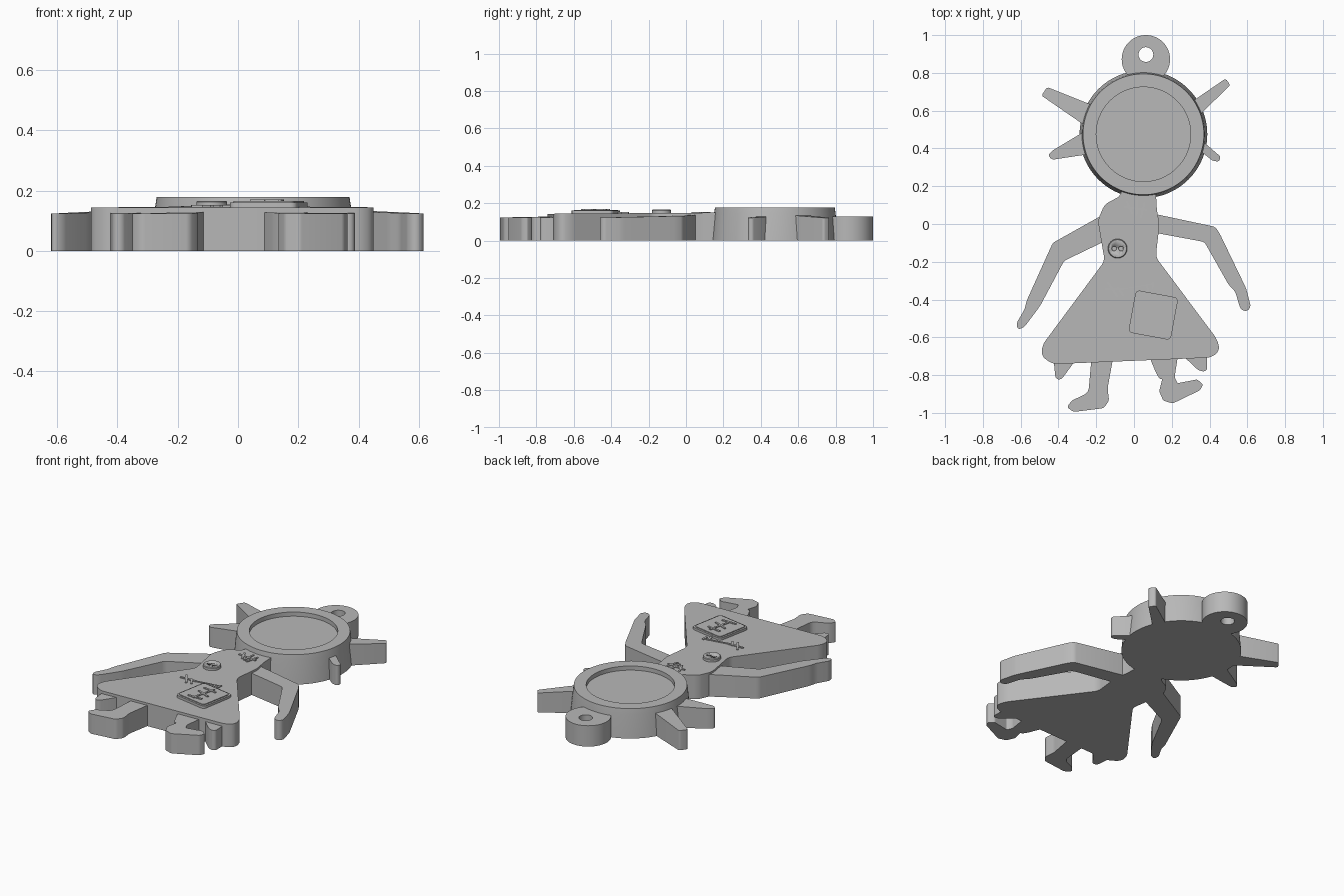
import bpy, bmesh, math
from mathutils import Vector, Matrix

cube = bpy.data.objects.get("Cube")
if cube:
    bpy.data.objects.remove(cube, do_unlink=True)

grey = bpy.data.materials.new("plain grey")
grey.use_nodes = True
COLOUR = (0.48, 0.48, 0.48, 1)
grey.diffuse_color = COLOUR
grey.node_tree.nodes["Principled BSDF"].inputs["Base Color"].default_value = COLOUR


def finish(name, bm, angle=35):
    bmesh.ops.recalc_face_normals(bm, faces=bm.faces[:])
    mesh = bpy.data.meshes.new(name)
    bm.to_mesh(mesh)
    bm.free()
    mesh.materials.append(grey)
    ob = bpy.data.objects.new(name, mesh)
    bpy.context.collection.objects.link(ob)
    bpy.ops.object.select_all(action='DESELECT')
    ob.select_set(True)
    bpy.context.view_layer.objects.active = ob
    bpy.ops.object.shade_smooth_by_angle(angle=math.radians(angle))
    return ob


def plate(name, pts, top, bottom=0.0, rounding=0.02, tilt=0.0, hub=(0.05, 0.475)):
    """Extruded outline with rounded corners; the top can rise towards hub."""
    bm = bmesh.new()
    low = [bm.verts.new((x, y, bottom)) for x, y in pts]
    base = bm.faces.new(low)
    ext = bmesh.ops.extrude_face_region(bm, geom=[base], use_keep_orig=True)
    up = [v for v in ext["geom"] if isinstance(v, bmesh.types.BMVert)]
    centre = sum((Vector(p) for p in pts), Vector((0, 0))) / len(pts)
    way = (Vector(hub) - centre).normalized()
    far = min(Vector(p).dot(way) for p in pts)
    for v in up:
        v.co.z = top + tilt * (v.co.xy.dot(way) - far)
    upright = [e for e in bm.edges if (e.verts[0].co.xy - e.verts[1].co.xy).length < 1e-6]
    if rounding:
        bmesh.ops.bevel(bm, geom=upright, offset=rounding, segments=4,
                        profile=0.5, affect='EDGES', clamp_overlap=True)
    return finish(name, bm)


def lathe(name, rings, sides=64, closed=False):
    """Skin over circles given as (x, y, z, radius)."""
    bm = bmesh.new()
    loops = []
    for x, y, z, r in rings:
        loops.append([bm.verts.new((x + r * math.cos(a), y + r * math.sin(a), z))
                      for a in (2 * math.pi * i / sides for i in range(sides))])
    pairs = list(zip(loops, loops[1:]))
    if closed:
        pairs.append((loops[-1], loops[0]))
    else:
        bm.faces.new(loops[0])
        bm.faces.new(loops[-1])
    for a, b in pairs:
        for i in range(sides):
            j = (i + 1) % sides
            bm.faces.new((a[i], a[j], b[j], b[i]))
    return finish(name, bm)


def stitch(name, strokes, z, width=0.012, height=0.005):
    """Low ridges running between pairs of points."""
    bm = bmesh.new()
    for x1, y1, x2, y2 in strokes:
        a, b = Vector((x1, y1, z)), Vector((x2, y2, z))
        d = b - a
        turn = Matrix.Rotation(math.atan2(d.y, d.x), 4, 'Z')
        size = Matrix.Diagonal((d.length, width, 2 * height, 1))
        bmesh.ops.create_cube(bm, size=1, matrix=Matrix.Translation((a + b) / 2) @ turn @ size)
    return finish(name, bm)


# Head: tapered drum with a shallow round recess
hx, hy = 0.05, 0.475
lathe("head", [(hx, hy, z, r) for z, r in
               ((0, 0.338), (0.145, 0.325), (0.178, 0.32), (0.178, 0.25), (0.152, 0.25))], 96)

# Hanging eyelet
ex, ey, hole = 0.063, 0.872, 0.897
lathe("eyelet", [(ex, ey, 0, 0.128), (ex, ey, 0.13, 0.128),
                 (ex, hole, 0.13, 0.039), (ex, hole, 0, 0.039)], closed=True)

# Hair spikes
spikes = {
    "upper_right": [(-0.46, 0.725), (-0.235, 0.635), (-0.1, 0.58), (-0.1, 0.41),
                    (-0.28, 0.535), (-0.49, 0.68)],
    "lower_right": [(-0.455, 0.365), (-0.43, 0.39), (-0.28, 0.48), (-0.1, 0.56),
                    (-0.1, 0.38), (-0.27, 0.365), (-0.435, 0.34)],
    "upper_left": [(0.485, 0.77), (0.31, 0.65), (0.2, 0.57), (0.2, 0.43),
                   (0.36, 0.59), (0.51, 0.735)],
    "lower_left": [(0.46, 0.355), (0.385, 0.42), (0.25, 0.52), (0.25, 0.45),
                   (0.36, 0.38), (0.415, 0.335), (0.45, 0.33)],
}
for side, pts in spikes.items():
    plate("hair_spike_" + side, pts, 0.122, tilt=0.06, rounding=0.012)

# Neck, torso and flared skirt in one outline
plate("dress", [(-0.065, 0.2), (-0.068, 0.15), (-0.155, 0.105), (-0.192, 0.02), (-0.155, -0.195),
                (-0.485, -0.64), (-0.49, -0.70), (-0.43, -0.742), (0.41, -0.707),
                (0.455, -0.67), (0.44, -0.61), (0.115, -0.175), (0.135, 0),
                (0.12, 0.08), (0.115, 0.2)], 0.143, tilt=0.007, rounding=0.03)

# Arms
plate("right_arm", [(-0.1, 0.085), (-0.43, -0.1), (-0.57, -0.41), (-0.578, -0.45),
                    (-0.622, -0.525), (-0.615, -0.56), (-0.58, -0.545), (-0.52, -0.465),
                    (-0.495, -0.43), (-0.37, -0.195), (-0.1, -0.065)],
      0.123, tilt=0.02, rounding=0.015)
plate("left_arm", [(0.05, 0.066), (0.43, -0.015), (0.455, -0.053), (0.574, -0.3),
                   (0.595, -0.345), (0.619, -0.44), (0.595, -0.465), (0.563, -0.45),
                   (0.537, -0.36), (0.5, -0.32), (0.373, -0.095), (0.05, -0.035)],
      0.123, tilt=0.02, rounding=0.015)

# Legs with turned-out feet
plate("right_leg", [(-0.22, -0.65), (-0.24, -0.88), (-0.255, -0.9), (-0.33, -0.935),
                    (-0.355, -0.97), (-0.32, -0.995), (-0.16, -0.975), (-0.132, -0.935),
                    (-0.14, -0.87), (-0.1, -0.65)], 0.123, tilt=0.02)
plate("left_leg", [(0.06, -0.65), (0.115, -0.785), (0.135, -0.82), (0.15, -0.82),
                   (0.133, -0.885), (0.155, -0.935), (0.205, -0.95), (0.35, -0.88),
                   (0.365, -0.85), (0.335, -0.823), (0.23, -0.843), (0.215, -0.81),
                   (0.24, -0.65)], 0.123, tilt=0.02, rounding=0.015)

# Torn scraps under the hem
plate("right_scrap", [(-0.43, -0.68), (-0.415, -0.82), (-0.385, -0.825), (-0.28, -0.68)],
      0.123, tilt=0.03)
plate("left_scrap", [(0.24, -0.68), (0.347, -0.78), (0.388, -0.78), (0.385, -0.66)],
      0.123, tilt=0.03)

# Button with a rim and two thread holes
bx, by = -0.087, -0.13
button = lathe("button", [(bx, by, z, r) for z, r in
                          ((0.14, 0.051), (0.162, 0.051), (0.166, 0.047))], 40)
for n, dx in enumerate((-0.018, 0.018)):
    cutter = lathe("button_hole_cutter_%d" % n,
                   [(bx + dx, by, z, 0.012) for z in (0.157, 0.18)], 20)
    cutter.hide_render = True
    cutter.hide_viewport = True
    cut = button.modifiers.new("hole", 'BOOLEAN')
    cut.operation = 'DIFFERENCE'
    cut.object = cutter

# Square patch with a raised panel
def square(size):
    turn = Matrix.Rotation(math.radians(-10.5), 2)
    return [Vector((0.102, -0.482)) + turn @ (Vector(c) * size / 2)
            for c in ((-1, -1), (1, -1), (1, 1), (-1, 1))]

plate("patch", square(0.228), 0.16, 0.13, 0.022)
plate("patch_panel", square(0.206), 0.165, 0.14, 0.015)

# Stitches on neck, waist and patch
stitch("neck_stitches", [(-0.055, 0.09, 0.07, 0.075), (-0.04, 0.122, -0.008, 0.053),
                         (0.018, 0.13, 0.013, 0.042), (0.057, 0.115, 0.035, 0.032)], 0.149)
stitch("waist_stitches", [(-0.155, -0.345, -0.05, -0.342), (-0.14, -0.307, -0.087, -0.386),
                          (-0.087, -0.333, -0.055, -0.381), (0.066, -0.318, 0.08, -0.37),
                          (0.1, -0.307, 0.098, -0.344)], 0.147)
stitch("waist_seam", [(-0.05, -0.342, 0.1, -0.318)], 0.147, 0.007)
stitch("patch_stitches", [(0.12, -0.407, 0.082, -0.561), (0.061, -0.418, 0.151, -0.434),
                          (0.056, -0.466, 0.145, -0.503), (0.04, -0.55, 0.135, -0.55)], 0.165)
